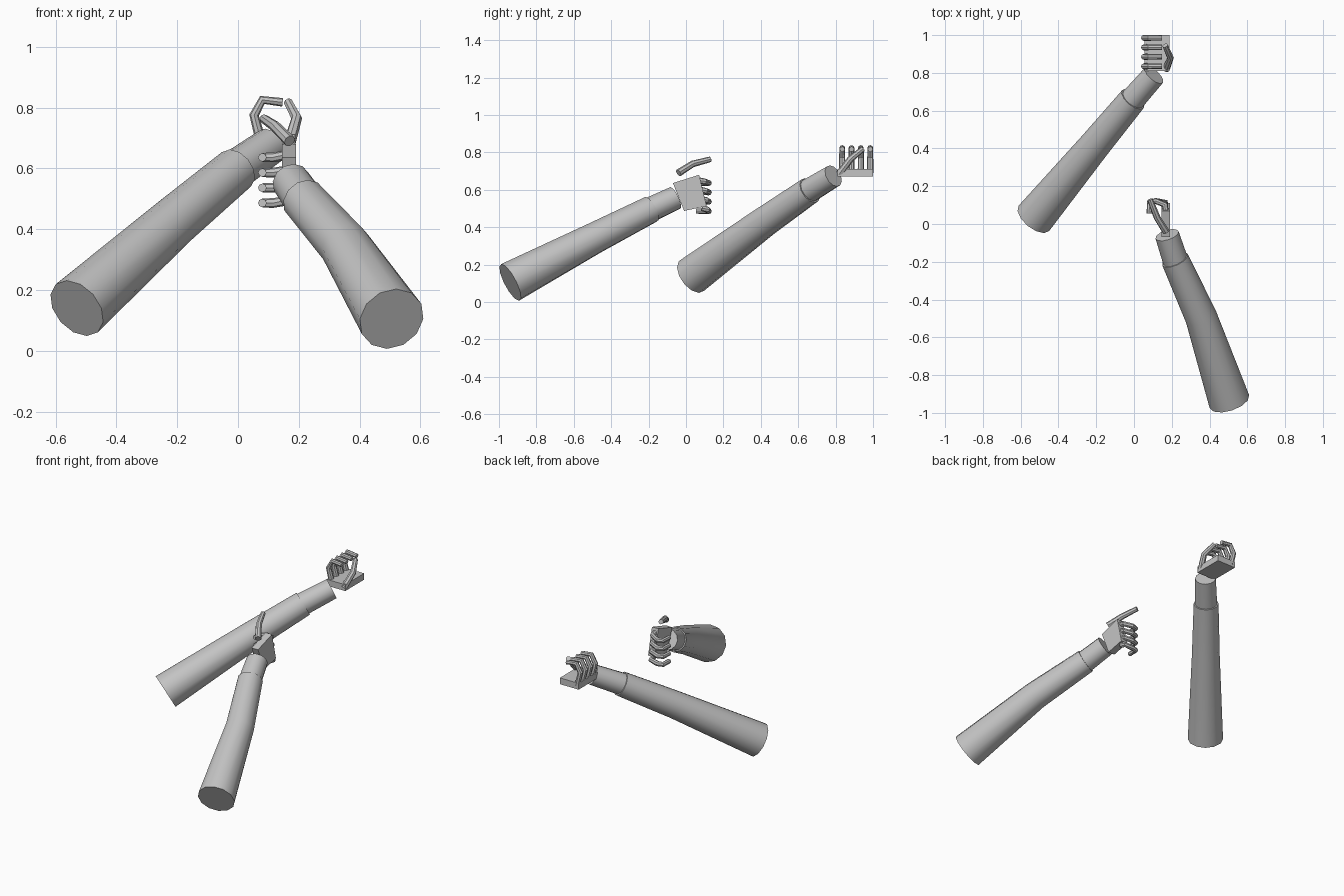
import bpy, bmesh, math
from mathutils import Vector

if "Cube" in bpy.data.objects:
    bpy.data.objects.remove(bpy.data.objects["Cube"])

grey = bpy.data.materials.new("plain grey")
grey.diffuse_color = (0.55, 0.55, 0.55, 1)
grey.use_nodes = True
grey.node_tree.nodes["Principled BSDF"].inputs["Base Color"].default_value = grey.diffuse_color


def finish(name, bm):
    bmesh.ops.recalc_face_normals(bm, faces=bm.faces)
    me = bpy.data.meshes.new(name)
    bm.to_mesh(me)
    bm.free()
    me.materials.append(grey)
    for p in me.polygons:
        p.use_smooth = True
    me.set_sharp_from_angle(angle=math.radians(35))
    ob = bpy.data.objects.new(name, me)
    bpy.context.collection.objects.link(ob)
    return ob


def tube(name, points, radii, sides, ref):
    """Capped round tube through points, one radius per point."""
    pts = [Vector(p) for p in points]
    bm = bmesh.new()
    rings = []
    for i, p in enumerate(pts):
        a = (p - pts[i - 1]).normalized() if i else None
        b = (pts[i + 1] - p).normalized() if i < len(pts) - 1 else None
        t = ((a or b) + (b or a)).normalized()
        u = (Vector(ref) - t * t.dot(Vector(ref))).normalized()
        v = t.cross(u)
        rings.append([bm.verts.new(p + radii[i] * (u * math.cos(w) + v * math.sin(w)))
                      for w in (2 * math.pi * k / sides for k in range(sides))])
    for r, s in zip(rings, rings[1:]):
        for k in range(sides):
            j = (k + 1) % sides
            bm.faces.new((r[k], r[j], s[j], s[k]))
    bm.faces.new(rings[0])
    bm.faces.new(rings[-1])
    return finish(name, bm)


def plate(name, corners, offset):
    """Flat slab: outline pushed along an offset."""
    bm = bmesh.new()
    face = bm.faces.new([bm.verts.new(c) for c in corners])
    out = bmesh.ops.extrude_face_region(bm, geom=[face], use_keep_orig=True)
    verts = [g for g in out["geom"] if isinstance(g, bmesh.types.BMVert)]
    bmesh.ops.translate(bm, verts=verts, vec=offset)
    return finish(name, bm)


UP, SIDE, FRONT = (0, 0, 1), (1, 0, 0), (0, 1, 0)

# rear arm: forearm and wrist
tube("rear_forearm", [(-.53, .03, .14), (-.21, .415, .425), (-.005, .662, .597)],
     [.105, .083, .074], 12, UP)
tube("rear_wrist", [(-.03, .633, .58), (.106, .788, .674)], [.067, .062], 12, UP)

# rear hand: palm facing up, fingers curled over it
plate("rear_palm", [(.055, .81, .672), (.187, .81, .672), (.187, 1, .672), (.055, 1, .672)],
      (0, 0, .04))
for i in range(4):
    y = .835 + .05 * i
    tube(f"rear_finger_{i + 1}",
         [(.075, y, .69), (.053, y, .775), (.08, y, .825), (.147, y, .817)],
         [.017, .016, .015, .014], 8, FRONT)
tube("rear_thumb", [(.17, .82, .685), (.193, .88, .765), (.165, .945, .818)],
     [.02, .018, .015], 8, SIDE)

# front arm: forearm and wrist
tube("front_forearm", [(.505, -.94, .105), (.355, -.492, .34), (.217, -.188, .495)],
     [.11, .085, .074], 12, UP)
tube("front_wrist", [(.228, -.22, .48), (.175, -.058, .556)], [.068, .064], 12, UP)

# front hand: upright palm facing sideways, fingers curled around
plate("front_palm", [(.145, -.07, .636), (.145, .07, .68), (.145, .11, .513), (.145, -.01, .487)],
      (.045, 0, 0))
for i in range(4):
    z = .636 - .05 * i
    y = .01 * i
    tube(f"front_finger_{i + 1}",
         [(.168, .055 + y, z + .016), (.165, .10 + y / 2, z + .008), (.115, .122, z),
          (.082, .113, z), (.08, .055, z)],
         [.017, .016, .016, .015, .014], 8, UP)
tube("front_thumb", [(.17, -.04, .69), (.122, .035, .738), (.085, .13, .763)],
     [.02, .018, .015], 8, SIDE)
